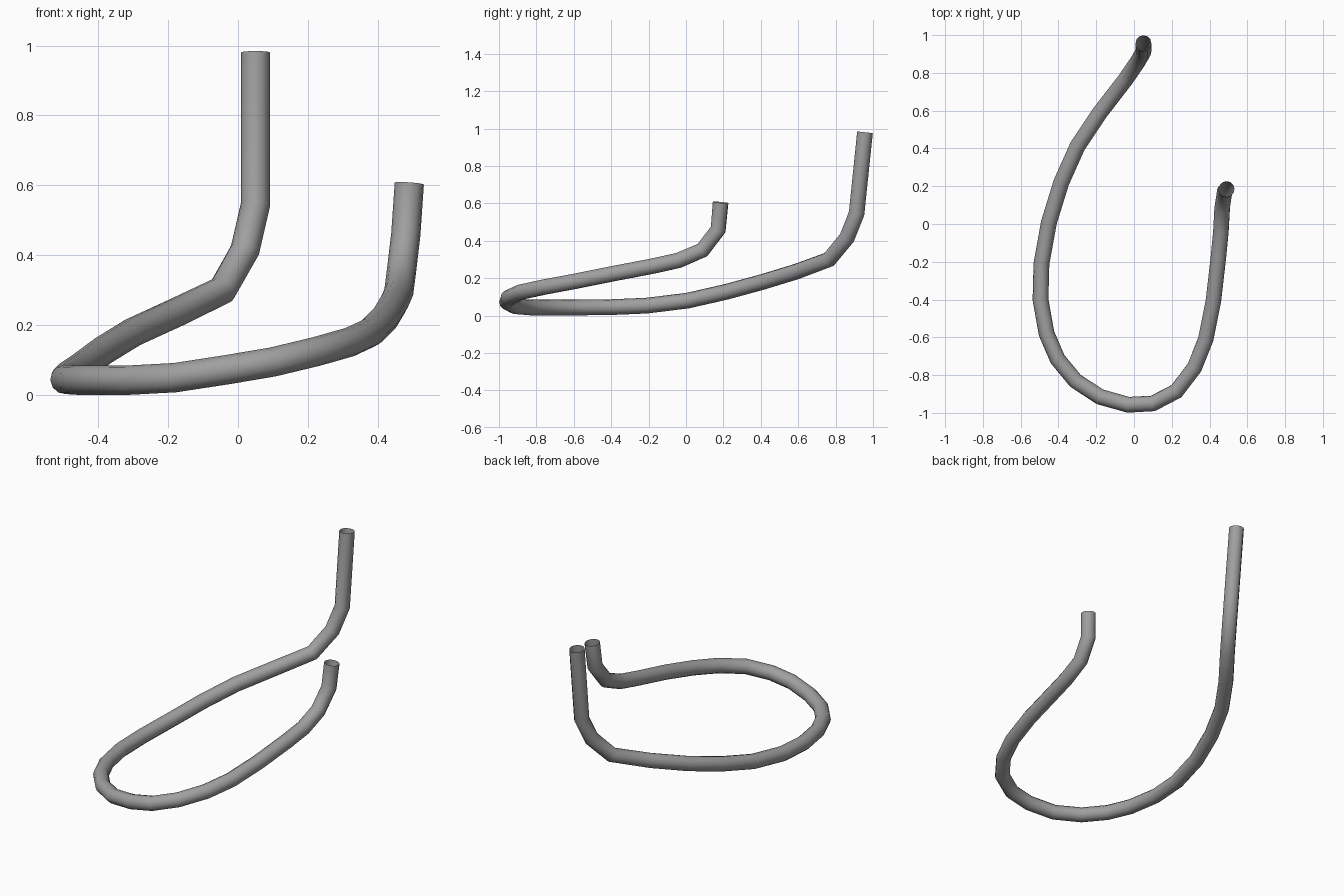
import bpy

cube = bpy.data.objects.get("Cube")
if cube:
    bpy.data.objects.remove(cube, do_unlink=True)

# Plain grey metal
grey = bpy.data.materials.new("grey_metal")
grey.use_nodes = True
colour = (0.35, 0.35, 0.35, 1)
grey.diffuse_color = colour
grey.node_tree.nodes["Principled BSDF"].inputs["Base Color"].default_value = colour

# Centre line, from the tall rear end round the front loop to the short end
path = [
    (.05, .957, .98), (.05, .912, .545), (.02, .86, .415), (-.045, .765, .3),
    (-.18, .59, .235), (-.3, .41, .18), (-.385, .22, .128), (-.45, .01, .08),
    (-.49, -.21, .053), (-.495, -.4, .045), (-.463, -.58, .043),
    (-.405, -.715, .043), (-.31, -.83, .043), (-.18, -.915, .05),
    (-.03, -.957, .073), (.1, -.95, .095), (.225, -.885, .125),
    (.32, -.76, .152), (.38, -.61, .18), (.42, -.41, .22),
    (.447, -.175, .265), (.46, -.04, .295), (.467, .088, .35),
    (.48, .172, .46), (.49, .185, .605),
]
curve = bpy.data.curves.new("bent_tube", "CURVE")
curve.dimensions = "3D"
curve.bevel_depth = 0.042
curve.bevel_resolution = 4
curve.use_fill_caps = False
spline = curve.splines.new("POLY")
spline.points.add(len(path) - 1)
for point, co in zip(spline.points, path):
    point.co = (*co, 1)
curve.materials.append(grey)

# Open-ended tube as a smooth mesh
tube = bpy.data.objects.new("bent_tube", curve)
bpy.context.collection.objects.link(tube)
bpy.ops.object.select_all(action="DESELECT")
tube.select_set(True)
bpy.context.view_layer.objects.active = tube
bpy.ops.object.convert(target="MESH")
bpy.ops.object.shade_smooth()
